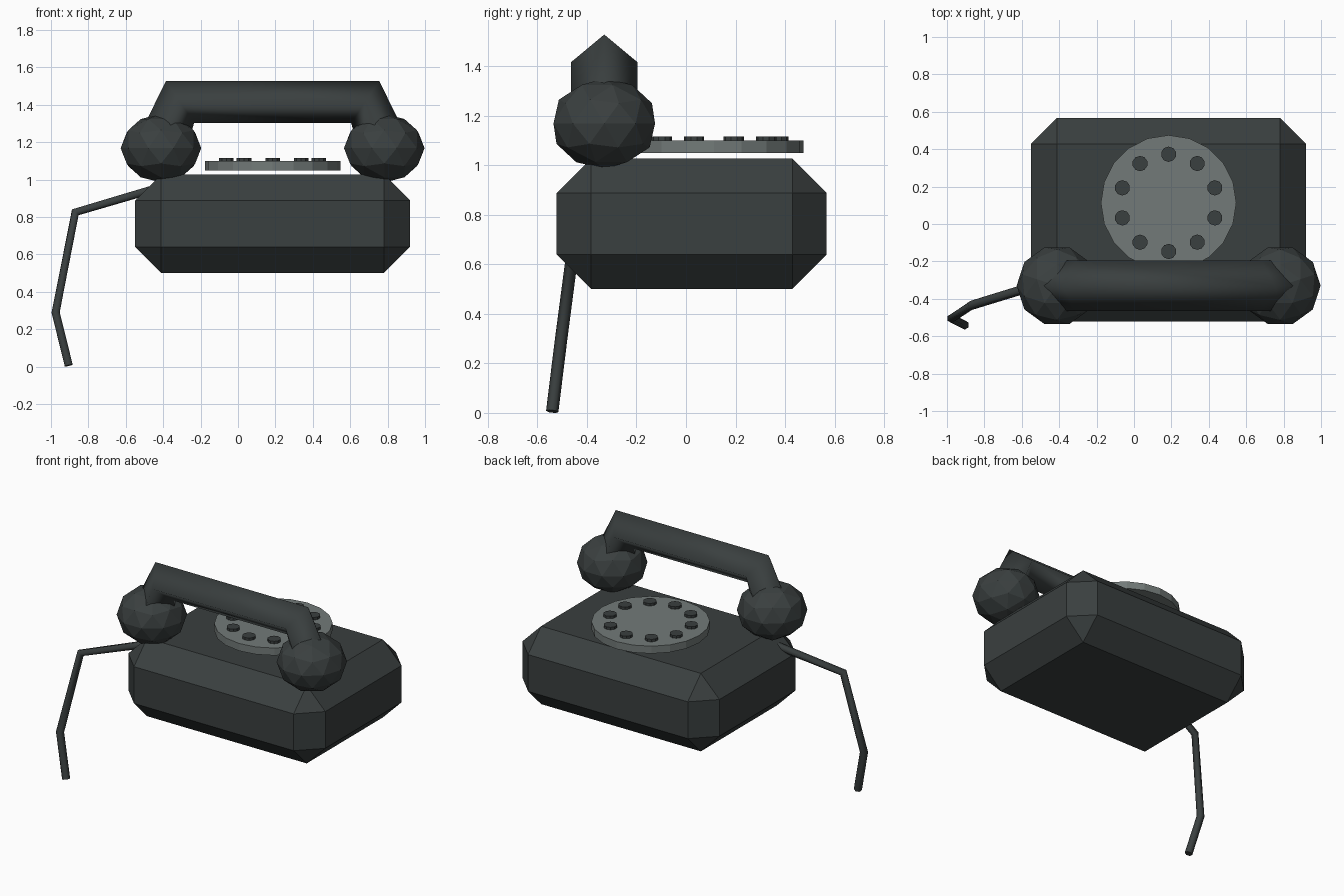
import bpy, bmesh
from math import sin, cos, pi, radians
from mathutils import Vector, Matrix

if "Cube" in bpy.data.objects:
    bpy.data.objects.remove(bpy.data.objects["Cube"])


def material(name, rgb):
    m = bpy.data.materials.new(name)
    m.diffuse_color = (*rgb, 1)
    m.use_nodes = True
    m.node_tree.nodes["Principled BSDF"].inputs["Base Color"].default_value = m.diffuse_color
    return m


DARK = material("dark", (0.042, 0.05, 0.05))
GREY = material("grey", (0.17, 0.195, 0.19))


def finish(name, bm, mat, smooth=False):
    bmesh.ops.recalc_face_normals(bm, faces=bm.faces)
    me = bpy.data.meshes.new(name)
    bm.to_mesh(me)
    bm.free()
    ob = bpy.data.objects.new(name, me)
    bpy.context.collection.objects.link(ob)
    me.materials.append(mat)
    for p in me.polygons:
        p.use_smooth = smooth and len(p.vertices) == 4
    return ob


def sweep(name, path, r, sides, side, smooth=False):
    """Tube along a path; rings lie on the corner bisectors."""
    bm = bmesh.new()
    pts = [Vector(p) for p in path]
    dirs = [(b - a).normalized() for a, b in zip(pts, pts[1:])]
    rings = []
    for i, p in enumerate(pts):
        t = (dirs[max(i - 1, 0)] + dirs[min(i, len(dirs) - 1)]).normalized()
        n = t.cross(Vector(side)).normalized()
        s = n.cross(t)
        rings.append([bm.verts.new(p + r * (s * cos(2 * pi * k / sides) + n * sin(2 * pi * k / sides)))
                      for k in range(sides)])
    for a, b in zip(rings, rings[1:]):
        for k in range(sides):
            j = (k + 1) % sides
            bm.faces.new((a[k], a[j], b[j], b[k]))
    if sides == 4:  # triangulated caps stay flat
        for ring in (rings[0], rings[-1]):
            bm.faces.new(ring[:3])
            bm.faces.new((ring[0], ring[2], ring[3]))
    else:
        bm.faces.new(rings[0])
        bm.faces.new(rings[-1])
    return finish(name, bm, DARK, smooth)


def disc(bm, x, y, z0, z1, r, sides):
    bmesh.ops.create_cone(bm, cap_ends=True, segments=sides, radius1=r, radius2=r, depth=z1 - z0,
                          matrix=Matrix.Translation((x, y, (z0 + z1) / 2)))


CX = 0.185

# Chamfered body
bm = bmesh.new()
bmesh.ops.create_cube(bm, size=1, matrix=Matrix.Translation((CX, 0.023, 0.764))
                      @ Matrix.Diagonal((1.47, 1.09, 0.526, 1)))
bmesh.ops.bevel(bm, geom=bm.edges[:], offset=0.139, segments=1, affect='EDGES')
finish("body", bm, DARK)

# Dial plate with ten finger spots
bm = bmesh.new()
disc(bm, CX, 0.113, 1.049, 1.099, 0.362, 20)
finish("dial_plate", bm, GREY)
bm = bmesh.new()
for i in range(10):
    a = radians(90 + 36 * i)
    disc(bm, CX + 0.26 * cos(a), 0.113 + 0.26 * sin(a), 1.09, 1.116, 0.041, 10)
finish("finger_spots", bm, DARK)

# Handset: bent diamond-section grip and faceted ends
EX, HY, EZ = 0.597, -0.33, 1.168
sweep("handset_grip", [(CX - EX, HY, EZ), (CX - 0.495, HY, 1.415),
                       (CX + 0.495, HY, 1.415), (CX + EX, HY, EZ)], 0.135, 4, (0, 1, 0), True)
for name, s in (("earpiece", -1), ("mouthpiece", 1)):
    bm = bmesh.new()
    bmesh.ops.create_icosphere(bm, subdivisions=2, radius=0.2155,
                               matrix=Matrix.Translation((CX + s * EX, HY, EZ))
                               @ Matrix.Diagonal((1, 1, 0.85, 1)) @ Matrix.Rotation(pi / 2, 4, 'Z'))
    finish(name, bm, DARK)

# Hanging cord
sweep("cord", [(-0.43, -0.30, 0.955), (-0.87, -0.435, 0.825), (-0.975, -0.505, 0.29),
               (-0.905, -0.54, 0.006)], 0.025, 6, (0, 1, 0), True)
